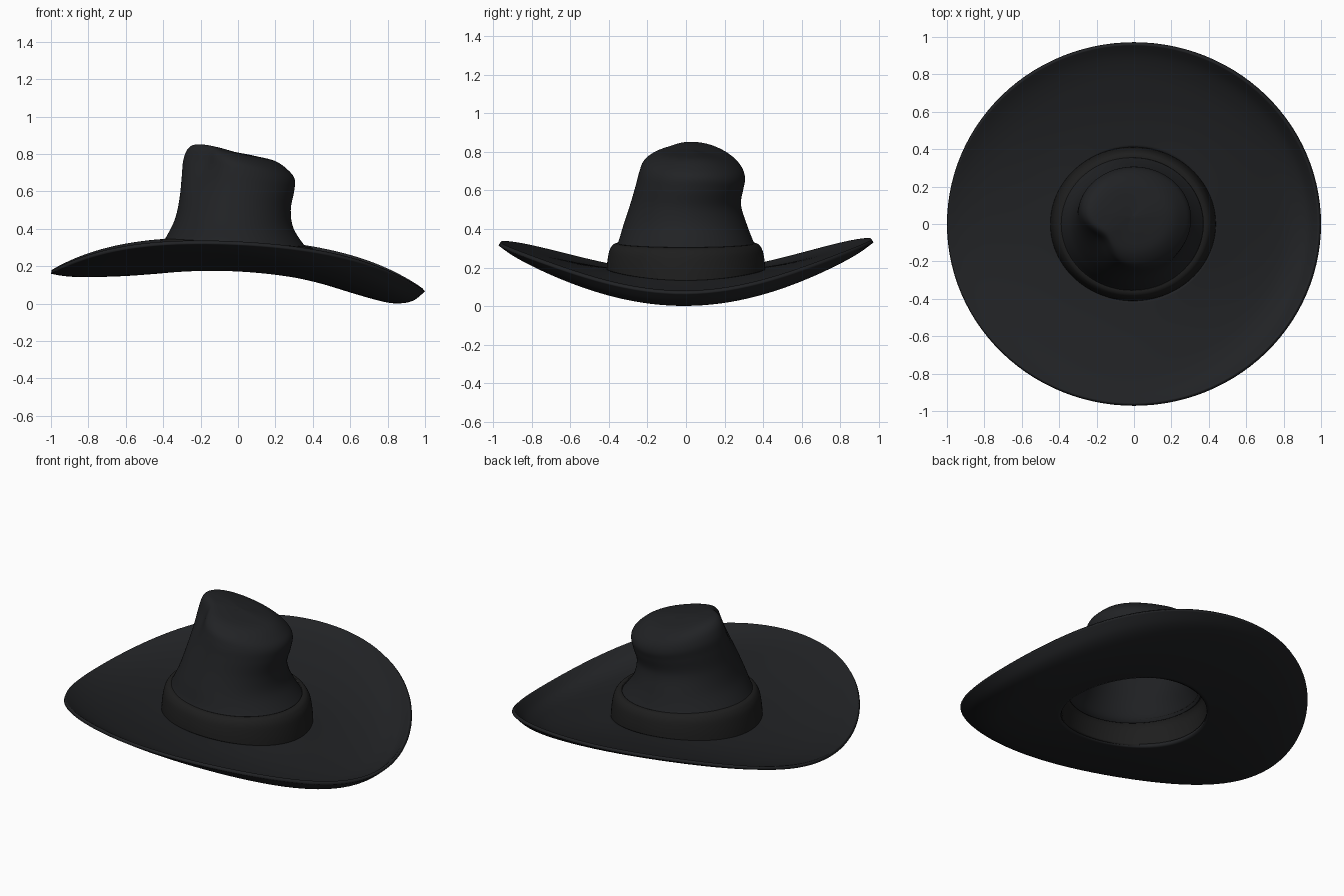
import bpy
from math import cos, sin, pi, exp

if "Cube" in bpy.data.objects:
    bpy.data.objects.remove(bpy.data.objects["Cube"])

SEG = 112


def material(name, rgb):
    m = bpy.data.materials.new(name)
    m.diffuse_color = (*rgb, 1)
    m.use_nodes = True
    m.node_tree.nodes["Principled BSDF"].inputs["Base Color"].default_value = m.diffuse_color
    return m


def spline(rows, steps):
    """Smooth Catmull-Rom interpolation through rows of numbers."""
    out = []
    for i in range(len(rows) - 1):
        p0, p1 = rows[max(i - 1, 0)], rows[i]
        p2, p3 = rows[i + 1], rows[min(i + 2, len(rows) - 1)]
        for k in range(steps):
            t = k / steps
            out.append([0.5 * (2 * b + (c - a) * t + (2 * a - 5 * b + 4 * c - d) * t * t
                               + (3 * b - a - 3 * c + d) * t ** 3)
                        for a, b, c, d in zip(p0, p1, p2, p3)])
    out.append(list(rows[-1]))
    return out


def loft(name, rows, point, thickness, mat, cap=False):
    """Ring surface: point(row, angle) gives each vertex; solidified to a shell."""
    verts = [point(r, 2 * pi * j / SEG) for r in rows for j in range(SEG)]
    faces = []
    for i in range(len(rows) - 1):
        for j in range(SEG):
            k = (j + 1) % SEG
            faces.append((i * SEG + j, (i + 1) * SEG + j, (i + 1) * SEG + k, i * SEG + k))
    if cap:
        last = (len(rows) - 1) * SEG
        faces.append([last + j for j in range(SEG)])
    me = bpy.data.meshes.new(name)
    me.from_pydata(verts, [], faces)
    me.materials.append(mat)
    ob = bpy.data.objects.new(name, me)
    bpy.context.collection.objects.link(ob)
    s = ob.modifiers.new("shell", 'SOLIDIFY')
    s.thickness = thickness
    s.offset = 1
    bpy.context.view_layer.objects.active = ob
    ob.select_set(True)
    bpy.ops.object.shade_smooth_by_angle(angle=0.9)
    ob.select_set(False)
    return ob


felt = material("black_felt", (0.015, 0.016, 0.018))
ribbon = material("black_ribbon", (0.013, 0.013, 0.013))

# Brim: radius, then underside height at the right, left and front/back
brim_rows = [
    (0.42, 0.118, 0.161, 0.172),
    (0.60, 0.060, 0.148, 0.197),
    (0.78, 0.010, 0.142, 0.234),
    (0.87, 0.002, 0.143, 0.258),
    (0.94, 0.018, 0.149, 0.286),
    (1.00, 0.066, 0.160, 0.324),
]


def brim_z(row, a):
    r, right, left, front = row
    t = (r - 0.42) / 0.58
    d = -0.012 * t ** 4
    s = (right + left) / 4
    return (s + front / 2 - d + (right - left) / 2 * cos(a)
            + (s - front / 2) * cos(2 * a) + d * cos(4 * a) + 0.008 * t * sin(a))


def brim_point(row, a):
    r = row[0]
    return (r * cos(a), 0.972 * r * sin(a), brim_z(row, a))


loft("brim", spline(brim_rows, 6), brim_point, 0.02, felt)

# Crown: left x, left z, right x, right z, front y, back y, dent depth
crown_rows = [
    (-0.405, 0.325, 0.390, 0.280, -0.375, 0.375, 0.00),
    (-0.385, 0.355, 0.362, 0.303, -0.353, 0.353, 0.00),
    (-0.338, 0.450, 0.298, 0.400, -0.323, 0.315, 0.00),
    (-0.317, 0.560, 0.282, 0.500, -0.290, 0.285, 0.06),
    (-0.310, 0.680, 0.300, 0.600, -0.262, 0.298, 0.17),
    (-0.306, 0.765, 0.303, 0.665, -0.245, 0.306, 0.27),
    (-0.282, 0.828, 0.270, 0.712, -0.220, 0.280, 0.31),
    (-0.230, 0.852, 0.200, 0.762, -0.155, 0.215, 0.26),
    (-0.120, 0.838, 0.090, 0.790, -0.060, 0.120, 0.10),
    (-0.020, 0.812, 0.000, 0.808, 0.025, 0.045, 0.00),
]


def crown_point(row, a):
    xl, zl, xr, zr, yf, yb, dent = row
    w = (a - 3.80) / 0.55
    k = 1 - dent * exp(-w * w)
    x = (xl + xr) / 2 + (xr - xl) / 2 * cos(a) * k
    y = (yf + yb) / 2 + (yb - yf) / 2 * sin(a) * k
    z = (zl + zr) / 2 + (zr - zl) / 2 * cos(a)
    # the back shoulder of the crown sags lower than the ridge
    sag = min(max((zl - 0.55) / 0.2, 0), 1) * (yb - yf) / 0.54
    s = sin(a)
    z -= (0.045 if s > 0 else 0.012) * sag * s * s
    return (x, y, z)


loft("crown", spline(crown_rows, 6), crown_point, 0.014, felt, cap=True)

# Hat band: half width in x, half depth in y, height fraction from brim to top
band_rows = [
    (0.443, 0.412, 0.05),
    (0.438, 0.408, 0.40),
    (0.428, 0.398, 0.75),
    (0.412, 0.384, 0.93),
    (0.395, 0.370, 1.00),
    (0.376, 0.354, 1.02),
]


def band_point(row, a):
    low = brim_z(brim_rows[0], a)
    top = 0.323 - 0.022 * cos(a)
    return (row[0] * cos(a) - 0.005, row[1] * sin(a), low + (top - low) * row[2])


loft("hat_band", spline(band_rows, 4), band_point, 0.016, ribbon)
